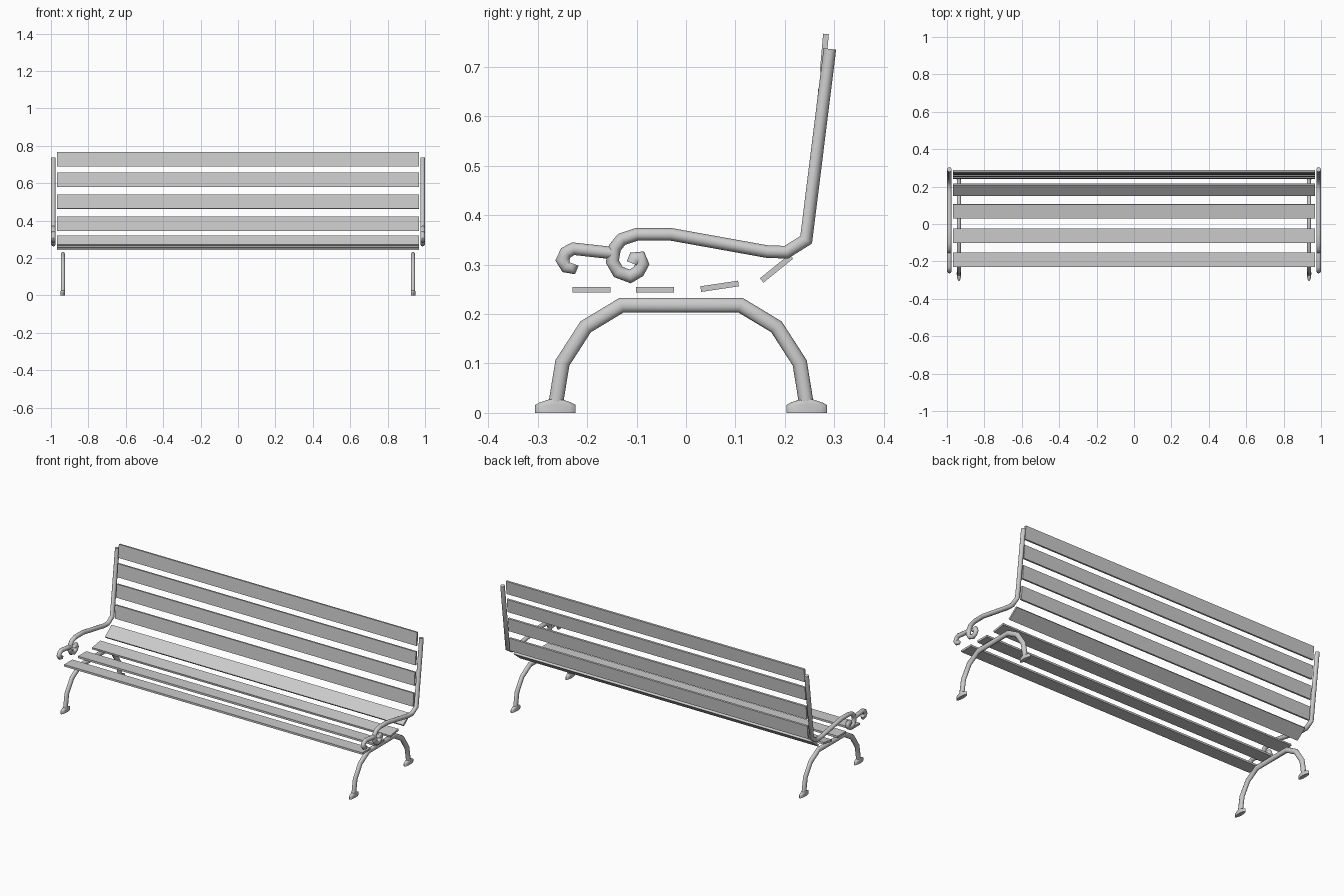
import bpy, bmesh, math
from mathutils import Vector

if "Cube" in bpy.data.objects:
    bpy.data.objects.remove(bpy.data.objects["Cube"])

grey = bpy.data.materials.new("plain grey")
grey.diffuse_color = (0.6, 0.6, 0.6, 1)
grey.use_nodes = True
grey.node_tree.nodes["Principled BSDF"].inputs["Base Color"].default_value = grey.diffuse_color


def finish(name, bm, smooth):
    bmesh.ops.recalc_face_normals(bm, faces=bm.faces)
    me = bpy.data.meshes.new(name)
    bm.to_mesh(me)
    bm.free()
    ob = bpy.data.objects.new(name, me)
    bpy.context.collection.objects.link(ob)
    me.materials.append(grey)
    if smooth:
        bpy.ops.object.select_all(action='DESELECT')
        ob.select_set(True)
        bpy.context.view_layer.objects.active = ob
        bpy.ops.object.shade_smooth_by_angle(angle=math.radians(50))
    return ob


def skin(bm, rings):
    # join rings of vertices and cap both ends
    n = len(rings[0])
    for a, b in zip(rings, rings[1:]):
        for i in range(n):
            j = (i + 1) % n
            bm.faces.new((a[i], a[j], b[j], b[i]))
    bm.faces.new(rings[0])
    bm.faces.new(rings[-1])


def tube(name, x, path, r, rx, sides=10):
    # mitred tube along a (y, z) path
    bm = bmesh.new()
    pts = [Vector(p) for p in path]
    rings = []
    for i, p in enumerate(pts):
        d0 = (p - pts[i - 1]).normalized() if i else (pts[1] - p).normalized()
        d1 = (pts[i + 1] - p).normalized() if i < len(pts) - 1 else d0
        t = (d0 + d1).normalized()
        side = Vector((-t.y, t.x)) / max(t.dot(d0), 0.8)
        ring = []
        for k in range(sides):
            a = math.tau * k / sides
            q = p + side * (r * math.cos(a))
            ring.append(bm.verts.new((x + rx * math.sin(a), q.x, q.y)))
        rings.append(ring)
    skin(bm, rings)
    return finish(name, bm, True)


def foot(name, x, y, sides=16):
    # flattened oval pad with a sloped top
    bm = bmesh.new()
    rings = []
    for z, ry, rx in ((0, .041, .012), (.016, .041, .012), (.021, .032, .012), (.027, .014, .011)):
        rings.append([bm.verts.new((x + rx * math.sin(math.tau * k / sides),
                                    y + ry * math.cos(math.tau * k / sides), z))
                      for k in range(sides)])
    skin(bm, rings)
    return finish(name, bm, True)


def slat(name, y, z, tilt):
    # long board, tilted about x
    bm = bmesh.new()
    bmesh.ops.create_cube(bm, size=1)
    for v in bm.verts:
        v.co = Vector((v.co.x * 1.936, v.co.y * .077, v.co.z * .0115))
    ob = finish(name, bm, False)
    ob.location = (0, y, z)
    ob.rotation_euler.x = math.radians(tilt)


# seat boards
for i, (y, z, a) in enumerate(((-.1915, .249, 0), (-.063, .249, 0),
                               (.068, .256, 8.5), (.183, .292, 39))):
    slat(f"seat_slat_{i + 1}", y, z, a)

# back boards
for i, z in enumerate((.383, .502, .618, .728)):
    slat(f"back_slat_{i + 1}", .246 + (z - .345) * .088, z, 85)

arm = [(.291, .736), (.243, .35), (.203, .325), (.165, .326), (-.03, .361), (-.10, .361),
       (-.13, .351), (-.144, .334), (-.149, .306), (-.137, .285), (-.113, .276),
       (-.096, .286), (-.088, .301), (-.093, .313), (-.104, .312), (-.108, .302)]
scroll = [(-.147, .323), (-.228, .332), (-.243, .324), (-.25, .309),
          (-.242, .296), (-.232, .294), (-.229, .302)]
half_leg = [(.254, .015), (.24, .101), (.193, .174), (.12, .218)]
legs = [(-y - .01, z) for y, z in half_leg] + [(y - .01, z) for y, z in reversed(half_leg)]

for s, label in ((-1, "left"), (1, "right")):
    # back post with arm rest, front curl, leg arch and feet
    tube(f"{label}_back_post_and_arm", s * .9873, arm, .0127, .0127)
    tube(f"{label}_arm_front_curl", s * .9873, scroll, .0125, .0125)
    tube(f"{label}_leg_arch", s * .936, legs, .0148, .012)
    foot(f"{label}_front_foot", s * .936, -.264)
    foot(f"{label}_rear_foot", s * .936, .244)
